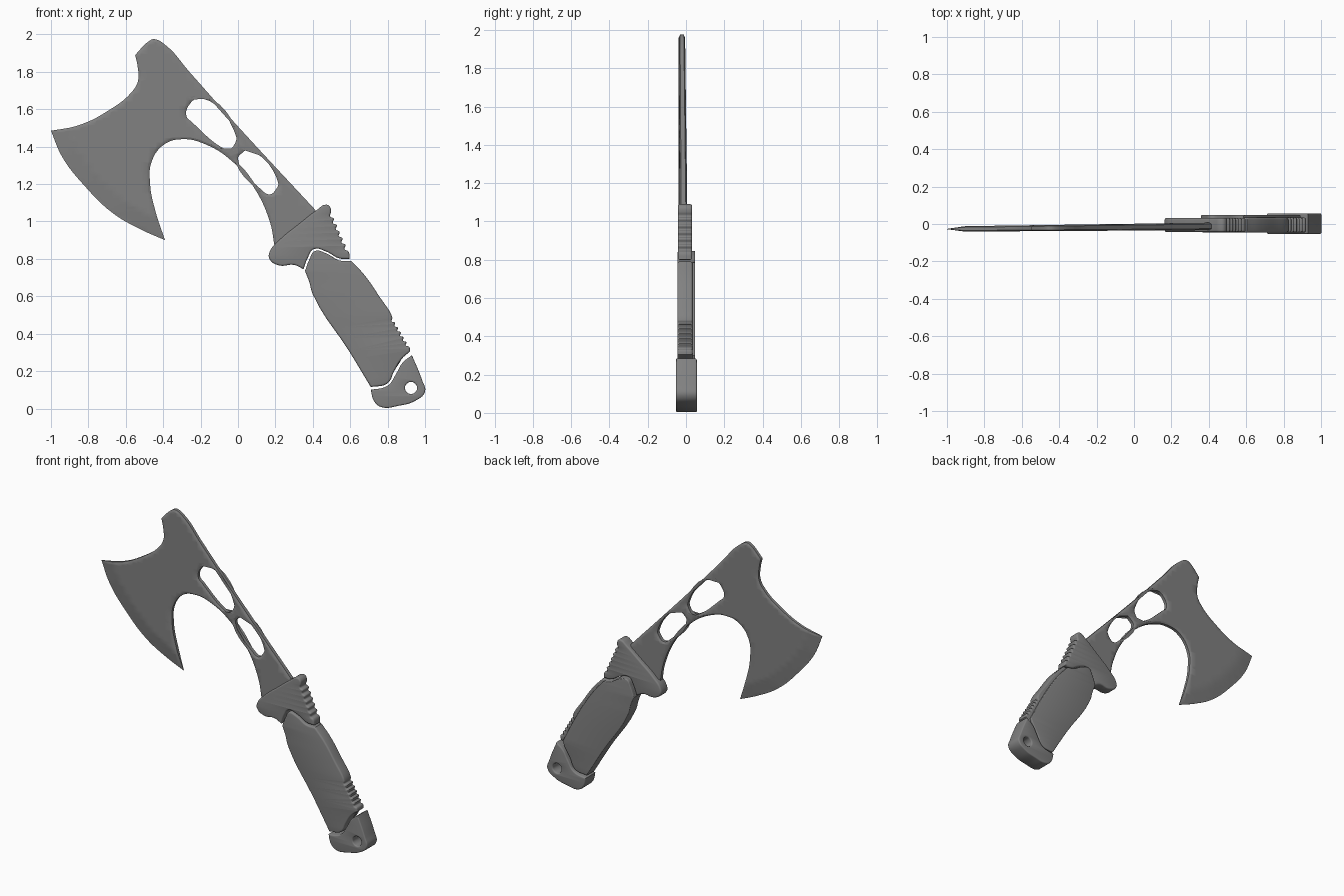
import bpy, bmesh, math
from mathutils import Vector

if "Cube" in bpy.data.objects:
    bpy.data.objects.remove(bpy.data.objects["Cube"])

steel = bpy.data.materials.new("dull_grey")
steel.diffuse_color = (0.22, 0.22, 0.22, 1)
steel.use_nodes = True
steel.node_tree.nodes["Principled BSDF"].inputs["Base Color"].default_value = steel.diffuse_color


def flat_curve(name, loops, half=0.0, bevel=0.0, res=5):
    """Filled closed outlines in XZ; a third value in a point marks a sharp corner."""
    cu = bpy.data.curves.new(name, 'CURVE')
    cu.dimensions, cu.fill_mode = '2D', 'BOTH'
    cu.resolution_u = res
    cu.extrude = max(half - bevel, 0)
    cu.bevel_depth, cu.bevel_resolution, cu.offset = bevel, 2, -bevel
    for pts in loops:
        sp = cu.splines.new('BEZIER')
        sp.bezier_points.add(len(pts) - 1)
        sp.use_cyclic_u = True
        for bp, p in zip(sp.bezier_points, pts):
            bp.co = (p[0], p[1], 0)
            kind = 'VECTOR' if len(p) > 2 else 'AUTO'
            bp.handle_left_type = bp.handle_right_type = kind
    ob = bpy.data.objects.new(name, cu)
    bpy.context.collection.objects.link(ob)
    bpy.ops.object.select_all(action='DESELECT')
    ob.select_set(True)
    bpy.context.view_layer.objects.active = ob
    bpy.ops.object.convert(target='MESH')
    return bpy.context.view_layer.objects.active


def finish(ob):
    ob.data.materials.clear()
    ob.data.materials.append(steel)
    bpy.ops.object.select_all(action='DESELECT')
    ob.select_set(True)
    bpy.context.view_layer.objects.active = ob
    bpy.ops.object.shade_smooth_by_angle(angle=math.radians(35))


def slab(name, loops, y0, y1, bevel):
    """Outline extruded from y0 to y1 with rounded rims."""
    ob = flat_curve(name, loops, (y1 - y0) / 2, bevel)
    for v in ob.data.vertices:
        x, z, d = v.co
        v.co = (x, (y0 + y1) / 2 - d, z)
    bm = bmesh.new()
    bm.from_mesh(ob.data)
    bmesh.ops.remove_doubles(bm, verts=bm.verts, dist=1e-5)
    bmesh.ops.recalc_face_normals(bm, faces=bm.faces)
    bm.to_mesh(ob.data)
    bm.free()
    finish(ob)


def ridges(p, q, n, depth):
    """Scalloped thumb grooves from p to q, cut inwards."""
    p, q = Vector(p), Vector(q)
    d = (q - p).normalized()
    inward = Vector((d.y, -d.x)) * depth
    return [tuple(p.lerp(q, i / (2 * n)) + (inward if i % 2 else Vector((0, 0))))
            for i in range(2 * n + 1)]


# Axe head and neck: thin plate with two windows and a tapered cutting edge
cut_edge = [(-0.39, 0.90, 1), (-0.525, 0.96), (-0.67, 1.045), (-0.82, 1.19),
            (-0.94, 1.345), (-1.0, 1.485, 1)]
head = [(-0.45, 1.975), (-0.39, 1.945), (-0.26, 1.80), (-0.02, 1.53), (0.415, 1.06, 1),
        (0.42, 0.98, 1), (0.25, 0.84, 1), (0.195, 0.87, 1), (0.17, 1.0), (0.08, 1.19),
        (-0.035, 1.325), (-0.18, 1.415), (-0.295, 1.44), (-0.39, 1.415), (-0.46, 1.325),
        (-0.47, 1.20), (-0.44, 1.05)] + cut_edge + [
        (-0.85, 1.515), (-0.69, 1.595), (-0.57, 1.69), (-0.535, 1.75), (-0.537, 1.83),
        (-0.55, 1.89, 1), (-0.475, 1.965)]
window_a = [(-0.275, 1.56), (-0.26, 1.625), (-0.2, 1.66), (-0.01, 1.455), (-0.015, 1.42),
            (-0.05, 1.385), (-0.085, 1.395), (-0.25, 1.535)]
window_b = [(0, 1.335), (0.015, 1.36), (0.055, 1.38), (0.215, 1.205), (0.205, 1.175),
            (0.17, 1.145), (0.125, 1.17)]


def edge_distance(p):
    best = 9.0
    for a, b in zip(cut_edge, cut_edge[1:]):
        a, b = Vector(a[:2]), Vector(b[:2])
        t = max(0, min(1, (p - a).dot(b - a) / (b - a).length_squared))
        best = min(best, (p - a.lerp(b, t)).length)
    return best


ob = flat_curve("axe_head", [head, window_a, window_b], res=6)
bm = bmesh.new()
bm.from_mesh(ob.data)
bmesh.ops.remove_doubles(bm, verts=bm.verts, dist=1e-4)
bmesh.ops.inset_region(bm, faces=bm.faces[:], thickness=0.014, use_boundary=True,
                       use_even_offset=True)
for v in bm.verts:                      # depth holds the rim thickness factor
    v.co.z = 0.6 if v.is_boundary else 1.0
for axis, lo, count in ((0, -1.0, 36), (1, 0.84, 29)):
    for i in range(count):
        co, no = [0, 0, 0], [0, 0, 0]
        co[axis], no[axis] = lo + 0.04 * i, 1
        bmesh.ops.bisect_plane(bm, geom=bm.verts[:] + bm.edges[:] + bm.faces[:],
                               plane_co=co, plane_no=no, dist=1e-5)
bmesh.ops.triangulate(bm, faces=bm.faces[:])
front = bm.verts[:]
rim = [e for e in bm.edges if e.is_boundary]
faces = bm.faces[:]
back = {}
for v in front:
    x, z, f = v.co
    t = (x + 1) / 1.4
    half = (0.014 + 0.006 * t) * f * min(1, 0.12 + edge_distance(Vector((x, z))) / 0.1)
    mid = -0.027 + 0.014 * t
    v.co = (x, mid - half, z)
    back[v] = bm.verts.new((x, mid + half, z))
for f in faces:
    bm.faces.new([back[v] for v in reversed(f.verts)])
for e in rim:
    a, b = e.verts
    bm.faces.new((a, b, back[b], back[a]))
bmesh.ops.recalc_face_normals(bm, faces=bm.faces[:])
bm.to_mesh(ob.data)
bm.free()
finish(ob)

# Guard collar with thumb grooves
guard = [(0.42, 1.06), (0.47, 1.09), (0.492, 1.078)] + \
    ridges((0.497, 1.05), (0.59, 0.84), 6, 0.014) + [
    (0.597, 0.80, 1), (0.54, 0.803), (0.47, 0.84), (0.405, 0.852), (0.375, 0.81),
    (0.35, 0.745, 1), (0.30, 0.768), (0.22, 0.765), (0.168, 0.80), (0.17, 0.84),
    (0.22, 0.90), (0.33, 0.99)]
slab("guard", [guard], -0.043, 0.032, 0.01)

# Grip core with finger grooves near the bottom
grip_end = [(0.875, 0.265), (0.835, 0.20), (0.80, 0.135), (0.71, 0.115, 1),
            (0.595, 0.305), (0.40, 0.61), (0.38, 0.68), (0.358, 0.735, 1),
            (0.383, 0.80), (0.41, 0.842), (0.47, 0.83), (0.54, 0.792)]
grip = [(0.605, 0.79, 1), (0.675, 0.715), (0.755, 0.60)] + \
    ridges((0.825, 0.485), (0.915, 0.33), 6, 0.012) + [(0.92, 0.305, 1)] + grip_end
slab("grip", [grip], -0.045, 0.034, 0.01)

# Raised panel on the rear face of the grip
panel = [(0.585, 0.785, 1), (0.65, 0.71), (0.73, 0.595), (0.80, 0.475),
         (0.89, 0.30, 1)] + grip_end
slab("grip_back_panel", [panel], 0.02, 0.048, 0.005)

# Pommel with lanyard hole
pommel = [(0.93, 0.285, 1), (0.985, 0.15), (1.0, 0.09), (0.945, 0.04), (0.86, 0.015),
          (0.765, 0.008), (0.727, 0.04), (0.71, 0.1, 1), (0.80, 0.122), (0.845, 0.185),
          (0.88, 0.245)]
hole = [(0.925 + 0.032 * math.cos(i * math.pi / 4), 0.11 + 0.032 * math.sin(i * math.pi / 4))
        for i in range(8)]
slab("pommel", [pommel, hole], -0.053, 0.057, 0.008)
